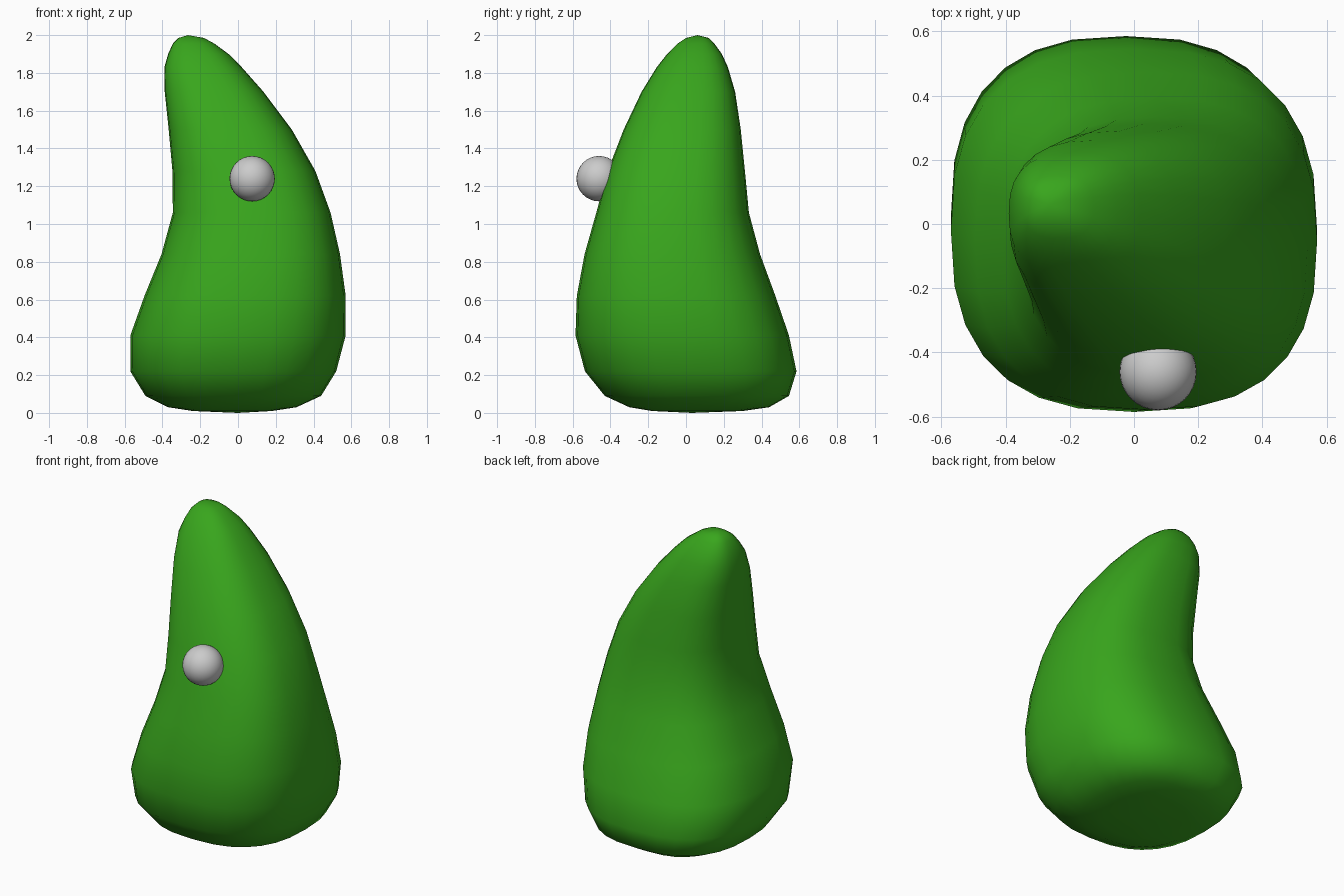
import bpy, bmesh
from math import cos, sin, pi, copysign

if "Cube" in bpy.data.objects:
    bpy.data.objects.remove(bpy.data.objects["Cube"])

SEGMENTS = 28
ROUNDNESS = 2.55  # superellipse exponent: softly squared cross-section

# Body cross-sections: height, left x, right x, front y, back y
SECTIONS = [
    (0.01, -0.24, 0.18, -0.18, 0.30),
    (0.03, -0.37, 0.31, -0.30, 0.44),
    (0.09, -0.49, 0.44, -0.43, 0.545),
    (0.22, -0.57, 0.52, -0.535, 0.585),
    (0.41, -0.57, 0.57, -0.585, 0.545),
    (0.62, -0.495, 0.57, -0.578, 0.473),
    (0.84, -0.405, 0.54, -0.537, 0.392),
    (1.06, -0.345, 0.49, -0.475, 0.333),
    (1.28, -0.347, 0.41, -0.415, 0.312),
    (1.50, -0.367, 0.285, -0.33, 0.29),
    (1.70, -0.388, 0.135, -0.235, 0.26),
    (1.83, -0.39, 0.02, -0.155, 0.222),
    (1.90, -0.37, -0.05, -0.10, 0.19),
    (1.955, -0.345, -0.125, -0.045, 0.15),
    (1.985, -0.315, -0.18, 0.0, 0.12),
]


def squircle(t):
    c, s, p = cos(t), sin(t), 2 / ROUNDNESS
    return copysign(abs(c) ** p, c), copysign(abs(s) ** p, s)


def finish(bm, name):
    bmesh.ops.recalc_face_normals(bm, faces=bm.faces)
    for f in bm.faces:
        f.smooth = True
    mesh = bpy.data.meshes.new(name)
    bm.to_mesh(mesh)
    bm.free()
    obj = bpy.data.objects.new(name, mesh)
    bpy.context.collection.objects.link(obj)
    return obj


# Leaning, tapered body lofted through the cross-sections
bm = bmesh.new()
rings = []
for z, x0, x1, y0, y1 in SECTIONS:
    ring = []
    for i in range(SEGMENTS):
        u, v = squircle(2 * pi * i / SEGMENTS)
        ring.append(bm.verts.new(((x0 + x1) / 2 + u * (x1 - x0) / 2,
                                  (y0 + y1) / 2 + v * (y1 - y0) / 2, z)))
    rings.append(ring)
for a, b in zip(rings, rings[1:]):
    for i in range(SEGMENTS):
        j = (i + 1) % SEGMENTS
        bm.faces.new((a[i], a[j], b[j], b[i]))
# Close the underside and the tip
for ring, co in ((rings[0], (0, 0.03, 0)), (rings[-1], (-0.265, 0.06, 2))):
    centre = bm.verts.new(co)
    for i in range(SEGMENTS):
        bm.faces.new((ring[i], ring[(i + 1) % SEGMENTS], centre))
body = finish(bm, "body")
green = bpy.data.materials.new("green")
green.diffuse_color = (0.04, 0.38, 0.012, 1)
green.use_nodes = True
green.node_tree.nodes["Principled BSDF"].inputs["Base Color"].default_value = green.diffuse_color
body.data.materials.append(green)

# Ball half sunk into the front
bm = bmesh.new()
bmesh.ops.create_uvsphere(bm, u_segments=32, v_segments=16, radius=0.12)
ball = finish(bm, "ball")
ball.location = (0.075, -0.46, 1.24)
